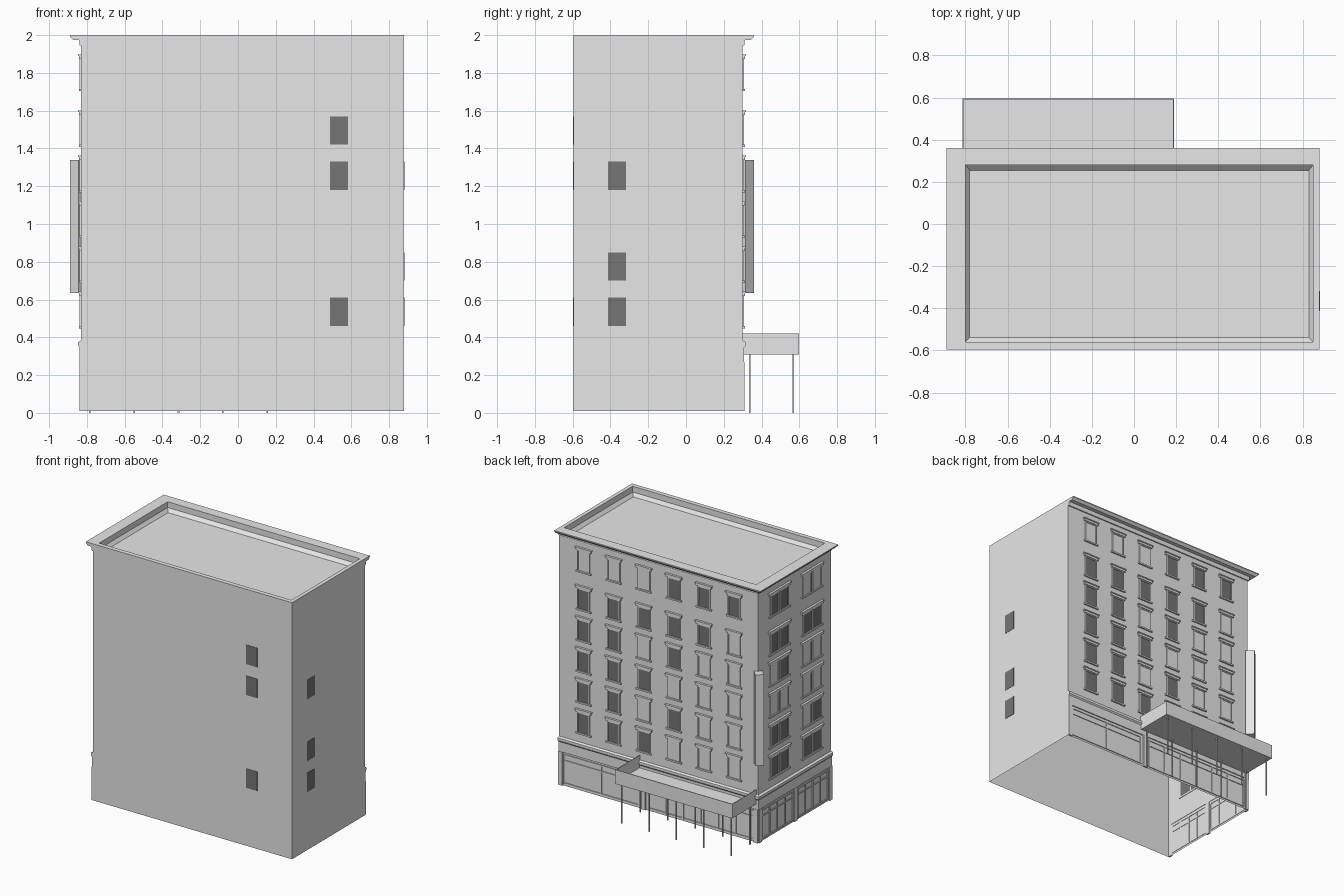
import bpy, bmesh

if "Cube" in bpy.data.objects:
    bpy.data.objects.remove(bpy.data.objects["Cube"], do_unlink=True)


def material(name, value):
    m = bpy.data.materials.new(name)
    m.use_nodes = True
    color = (value, value, value, 1)
    m.diffuse_color = color
    m.node_tree.nodes["Principled BSDF"].inputs["Base Color"].default_value = color
    return m


WALL = material("pale grey", 0.8)
GLASS = material("dark glass", 0.18)

# Wall planes of the block
LEFT, RIGHT, FRONT, BACK = 0.88, -0.83, -0.595, 0.30
BASE, TOP = 0.01, 2.0


def finish(name, bm, mat, fix=True):
    if fix:
        bmesh.ops.recalc_face_normals(bm, faces=bm.faces[:])
    mesh = bpy.data.meshes.new(name)
    bm.to_mesh(mesh)
    bm.free()
    mesh.materials.append(mat)
    ob = bpy.data.objects.new(name, mesh)
    bpy.context.collection.objects.link(ob)
    return ob


def boxes(name, mat, items):
    """One object from boxes given as (x0, x1, y0, y1, z0, z1)."""
    bm = bmesh.new()
    for x0, x1, y0, y1, z0, z1 in items:
        vs = bmesh.ops.create_cube(bm, size=1)["verts"]
        for v in vs:
            v.co = (x1 if v.co.x > 0 else x0,
                    y1 if v.co.y > 0 else y0,
                    z1 if v.co.z > 0 else z0)
    return finish(name, bm, mat)


def on_wall(side, u, z, w, h, out, back=0.003):
    """Box on a wall: u is its centre along the wall, z its lower edge."""
    a, b = u - w / 2, u + w / 2
    if side == "back":
        return (a, b, BACK - back, BACK + out, z, z + h)
    if side == "right":
        return (RIGHT - out, RIGHT + back, a, b, z, z + h)
    if side == "front":
        return (a, b, FRONT - out, FRONT + back, z, z + h)
    return (LEFT - back, LEFT + out, a, b, z, z + h)


# Open-bottomed block with parapet, cove and sunken roof
bm = bmesh.new()
rings = []
for x0, x1, y0, y1, z in [
        (RIGHT, LEFT, FRONT, BACK, BASE),
        (RIGHT, LEFT, FRONT, BACK, TOP),
        (-0.80, 0.85, -0.56, 0.28, TOP),
        (-0.80, 0.85, -0.56, 0.28, 1.955),
        (-0.78, 0.83, -0.54, 0.255, 1.93)]:
    rings.append([bm.verts.new(p) for p in
                  ((x0, y0, z), (x1, y0, z), (x1, y1, z), (x0, y1, z))])
for lo, hi in zip(rings, rings[1:]):
    for i in range(4):
        j = (i + 1) % 4
        bm.faces.new((lo[i], lo[j], hi[j], hi[i]))
bm.faces.new(rings[-1])
finish("building_block", bm, WALL, fix=False)


def moulding(name, profile):
    """Sweep an (outward, z) profile round the two street sides."""
    bm = bmesh.new()
    rows = [[bm.verts.new(p) for p in ((LEFT, BACK + o, z),
                                       (RIGHT - o, BACK + o, z),
                                       (RIGHT - o, FRONT, z))]
            for o, z in profile]
    for i, row in enumerate(rows):
        nxt = rows[(i + 1) % len(rows)]
        for k in range(2):
            bm.faces.new((row[k], row[k + 1], nxt[k + 1], nxt[k]))
    bm.faces.new([r[0] for r in rows])
    bm.faces.new([r[2] for r in rows])
    return finish(name, bm, WALL)


moulding("roof_cornice", [(-0.02, 1.94), (0.008, 1.945), (0.012, 1.975),
                          (0.043, 1.975), (0.06, 1.992), (0.06, TOP), (-0.02, TOP)])
moulding("shopfront_band", [(-0.003, 0.27), (0.008, 0.27), (0.008, 0.345),
                            (0.016, 0.355), (0.016, 0.375), (-0.003, 0.385)])

# Street-side windows: D is dark glass, L is a pale blind
ROWS = [1.715, 1.42, 1.18, 0.94, 0.70, 0.46]
W, H = 0.09, 0.15
BACK_PATTERN = ["LLLDDD", "DDDDDL", "DDLDLL", "DDDLLL", "DDLDLL", "DDDLLL"]
SIDE_PATTERN = ["DDLL", "DDDD", "LDLL", "LLLL", "DDLD", "DDDD"]
dark, pale, frames, hoods, sills = [], [], [], [], []


def window(side, u, z, kind):
    (dark if kind == "D" else pale).append(on_wall(side, u, z, W, H, 0.003))
    for s in (-1, 1):
        frames.append(on_wall(side, u + s * (W / 2 + 0.004), z, 0.008, H, 0.008))
    frames.append(on_wall(side, u, z + H, W + 0.016, 0.008, 0.008))


def trim(side, u, z, w):
    hoods.append(on_wall(side, u, z + H + 0.008, w + 0.024, 0.016, 0.012))
    hoods.append(on_wall(side, u, z + H + 0.024, w + 0.036, 0.008, 0.017))
    sills.append(on_wall(side, u, z - 0.012, w + 0.024, 0.012, 0.012))


for z, back_row, side_row in zip(ROWS, BACK_PATTERN, SIDE_PATTERN):
    for i, kind in enumerate(back_row):
        u = 0.665 - 0.258 * i
        window("back", u, z, kind)
        trim("back", u, z, W + 0.016)
    for i, kind in enumerate(side_row):
        centre = 0.045 if i < 2 else -0.353
        window("right", centre + (0.06 if i % 2 == 0 else -0.06), z, kind)
        if i % 2 == 0:
            trim("right", centre, z, 0.23)

boxes("dark_window_panes", GLASS, dark)
boxes("pale_window_blinds", WALL, pale)
boxes("window_frames", WALL, frames)
boxes("window_hoods", WALL, hoods)
boxes("window_sills", WALL, sills)

# Few windows on the plain walls
boxes("plain_wall_windows", GLASS,
      [on_wall("front", 0.535, z, 0.095, H, 0.002) for z in (0.46, 1.18, 1.42)] +
      [on_wall("left", -0.365, z, 0.095, H, 0.002) for z in (0.46, 0.70, 1.18)])

# Shopfronts: piers, rails and mullions
piers, bars = [], []


def shopfront(side, a, b, panes):
    mid, w = (a + b) / 2, b - a
    for z in (0.025, 0.20, 0.245):
        bars.append(on_wall(side, mid, z, w, 0.010, 0.006))
    for i in range(panes + 1):
        bars.append(on_wall(side, a + w * i / panes, 0.025, 0.010, 0.23, 0.007))


shopfront("back", 0.19, 0.84, 2)
shopfront("back", -0.79, 0.11, 6)
shopfront("right", -0.55, -0.18, 4)
shopfront("right", -0.12, 0.26, 4)
for side, places in (("back", (0.863, 0.15, -0.815)), ("right", (0.283, -0.15, -0.578))):
    for u in places:
        piers.append(on_wall(side, u, BASE, 0.034, 0.26, 0.010))
boxes("shopfront_frames", WALL, bars)
boxes("shopfront_piers", WALL, piers)

# Entrance canopy: a shallow tray on thin posts
X0, X1, Y1, T = -0.815, 0.19, 0.597, 0.006
boxes("canopy_floor", WALL, [(X0, X1, BACK, Y1, 0.31, 0.325)])
boxes("canopy_sides", WALL, [
    (X0, X0 + T, BACK, Y1, 0.31, 0.42),
    (X1 - T, X1, BACK, Y1, 0.31, 0.42),
    (X0, X1, Y1 - T, Y1, 0.31, 0.42)])
R = 0.004
boxes("canopy_posts", WALL, [
    (x - R, x + R, y - R, y + R, 0, 0.312)
    for x in [-0.785 + 0.235 * i for i in range(5)] for y in (0.337, 0.567)])

# Tall sign box set diagonally on the street corner
bm = bmesh.new()
bmesh.ops.create_cube(bm, size=1)
for v in bm.verts:
    along = 0.055 if v.co.x > 0 else -0.01
    across = 0.06 * v.co.y
    k = 0.5 ** 0.5
    v.co = (RIGHT + k * (across - along), BACK + k * (across + along),
            1.34 if v.co.z > 0 else 0.635)
finish("corner_sign", bm, WALL)
